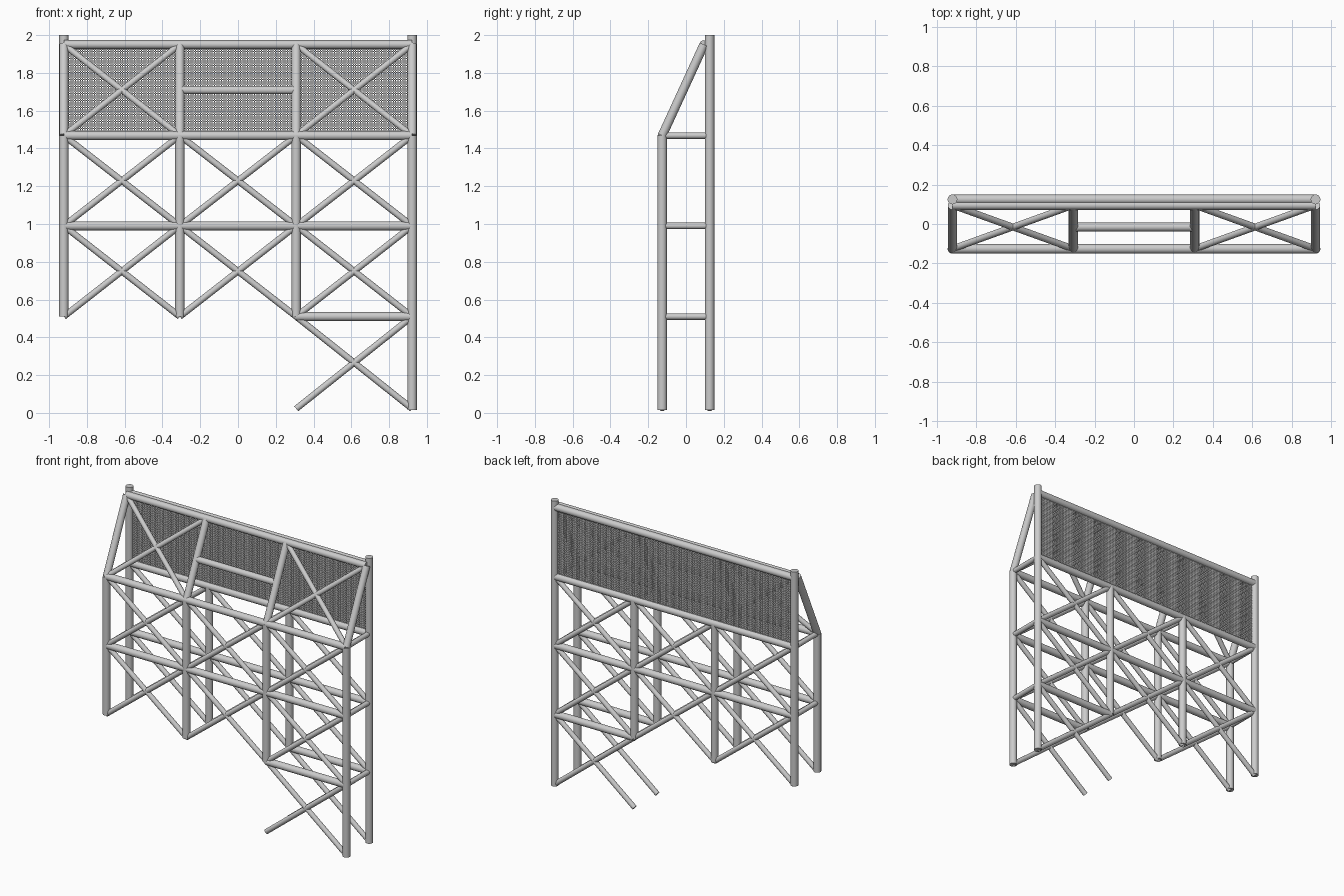
import bpy, bmesh, math
from mathutils import Vector

if "Cube" in bpy.data.objects:
    bpy.data.objects.remove(bpy.data.objects["Cube"])

X = [-0.922, -0.308, 0.308, 0.922]        # bay lines
Z = [0.022, 0.51, 0.99, 1.468]            # storey levels
YF, YB = -0.126, 0.125                    # front and back frames
TOP = Vector((0, 0.095, 1.95))            # top edge of the sloped front


def tube(name, a, b, r, sides=16):
    a, b = Vector(a), Vector(b)
    bpy.ops.mesh.primitive_cylinder_add(vertices=sides, radius=r, depth=(b - a).length,
                                        location=(a + b) / 2)
    o = bpy.context.object
    o.name = name
    o.rotation_euler = (b - a).to_track_quat('Z', 'Y').to_euler()
    bpy.ops.object.shade_smooth_by_angle(angle=math.radians(40))
    return o


def cross(name, p, q, r, s):
    tube(name, p, q, 0.017, 12)
    tube(name, r, s, 0.017, 12)


# front and back frames
for side, y in (("front", YF), ("back", YB)):
    for i, x in enumerate(X):
        low = 0.016 if i == 3 else Z[1]
        high = 2.0 if side == "back" and i in (0, 3) else Z[3]
        tube(side + "_post", (x, y, low), (x, y, high), 0.025)
    for z in Z[2:]:
        tube(side + "_rail", (X[0], y, z), (X[3], y, z), 0.024)
    tube(side + "_low_rail", (X[2], y, Z[1]), (X[3], y, Z[1]), 0.024)
    # crossed braces: two full storeys plus one bay below on the right
    for i in range(3):
        for k in range(3):
            if k == 0 and i < 2:
                continue
            a, b, lo, hi = X[i], X[i + 1], Z[k], Z[k + 1]
            cross(side + "_brace", (a, y, lo), (b, y, hi), (a, y, hi), (b, y, lo))

# ties between the frames
for i in (0, 3):
    for z in Z[2 if i == 0 else 1:]:
        tube("side_tie", (X[i], YF, z), (X[i], YB, z), 0.017, 12)

# sloped upper front
for x in X:
    tube("sloped_strut", (x, YF, Z[3]), (x, TOP.y, TOP.z), 0.024)
tube("top_front_rail", (X[0], TOP.y, TOP.z), (X[3], TOP.y, TOP.z), 0.023)
ym, zm = (YF + TOP.y) / 2, (Z[3] + TOP.z) / 2
tube("middle_rail", (X[1], ym, zm), (X[2], ym, zm), 0.022)
for a, b in ((X[0], X[1]), (X[2], X[3])):
    cross("sloped_brace", (a, YF, Z[3]), (b, TOP.y, TOP.z),
          (a, TOP.y, TOP.z), (b, YF, Z[3]))
tube("top_back_rail", (X[0], YB, 1.95), (X[3], YB, 1.95), 0.024)


# fine wire mesh panel at the upper back
def wire(bm, centre, size):
    vs = bmesh.ops.create_cube(bm, size=1)["verts"]
    bmesh.ops.scale(bm, vec=size, verts=vs)
    bmesh.ops.translate(bm, vec=centre, verts=vs)


bm = bmesh.new()
pitch, w = 0.0125, 0.006
z0, z1 = Z[3], 1.95
nx, nz = round(2 * X[3] / pitch), round((z1 - z0) / pitch)
for i in range(nx + 1):
    wire(bm, (X[0] + 2 * X[3] * i / nx, YB, (z0 + z1) / 2), (w, w, z1 - z0))
for k in range(nz + 1):
    wire(bm, (0, YB, z0 + (z1 - z0) * k / nz), (2 * X[3], w, w))
me = bpy.data.meshes.new("mesh_panel")
bm.to_mesh(me)
bm.free()
bpy.context.collection.objects.link(bpy.data.objects.new("mesh_panel", me))
